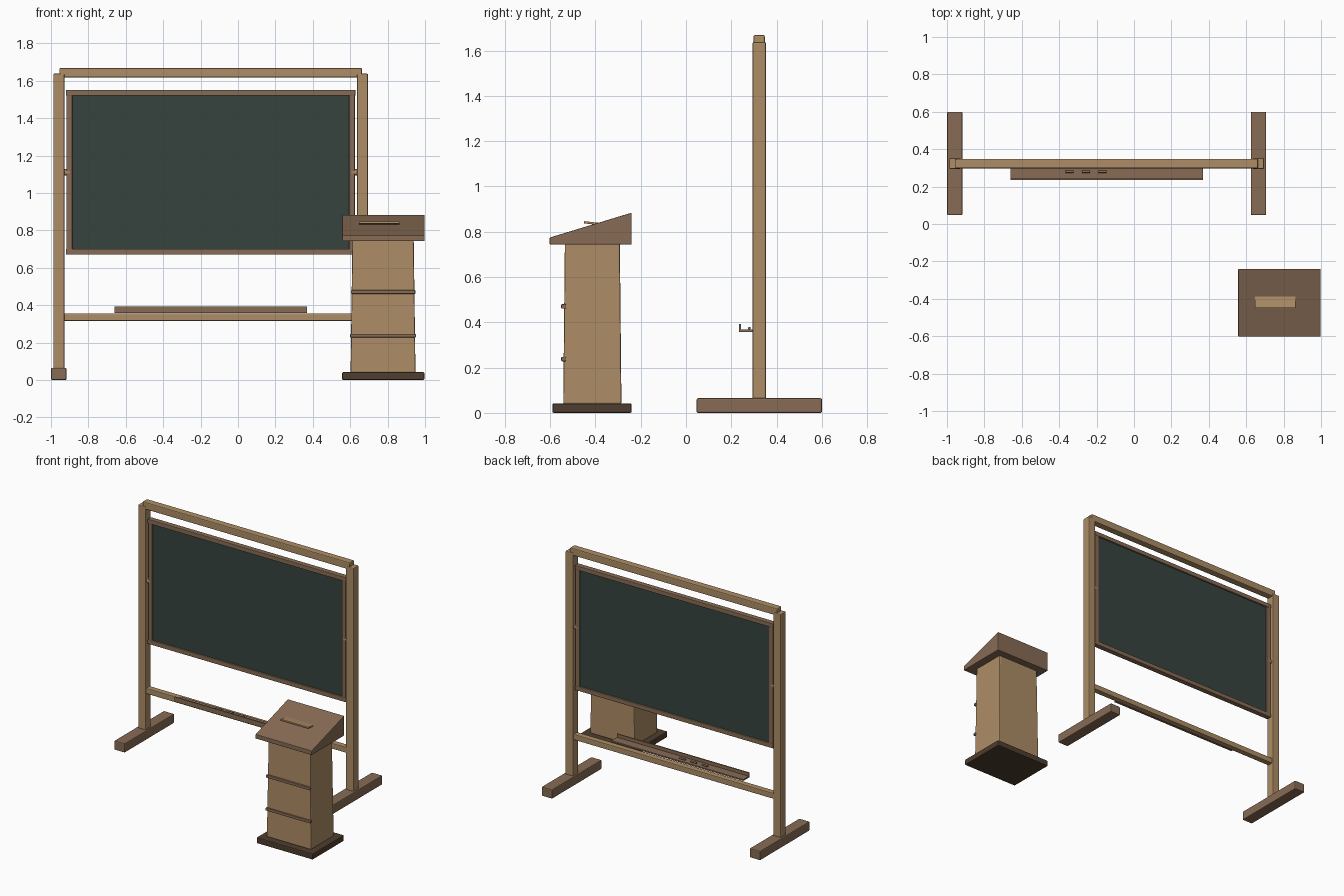
import bpy, bmesh, math
from mathutils import Matrix

if "Cube" in bpy.data.objects:
    bpy.data.objects.remove(bpy.data.objects["Cube"], do_unlink=True)


def linear(c):
    c /= 255
    return c / 12.92 if c <= 0.04045 else ((c + 0.055) / 1.055) ** 2.4


def material(name, *rgb):
    m = bpy.data.materials.new(name)
    m.use_nodes = True
    col = [linear(c) for c in rgb] + [1]
    m.diffuse_color = col
    m.node_tree.nodes["Principled BSDF"].inputs["Base Color"].default_value = col
    return m


OAK = material("light oak", 173, 141, 102)
WALNUT = material("walnut brown", 135, 107, 84)
DARK = material("dark walnut", 78, 61, 46)
SLATE = material("slate green", 54, 68, 62)


def finish(name, bm, mat, bevel=0.0):
    if bevel:
        bmesh.ops.bevel(bm, geom=bm.edges[:], offset=bevel, segments=2,
                        profile=0.5, affect='EDGES')
    bmesh.ops.recalc_face_normals(bm, faces=bm.faces[:])
    me = bpy.data.meshes.new(name)
    bm.to_mesh(me)
    bm.free()
    me.materials.append(mat)
    ob = bpy.data.objects.new(name, me)
    bpy.context.collection.objects.link(ob)
    return ob


def box(name, x, y, z, mat, bevel=0.0, shape=None):
    """Box from (min, max) spans; shape may move each unit-cube vertex first."""
    bm = bmesh.new()
    bmesh.ops.create_cube(bm, size=1)
    for v in bm.verts:
        if shape:
            shape(v.co)
        for i, (lo, hi) in enumerate((x, y, z)):
            v.co[i] = lo + (v.co[i] + 0.5) * (hi - lo)
    return finish(name, bm, mat, bevel)


def rod(name, centre, radius, length, mat):
    """Cylinder lying along x."""
    bm = bmesh.new()
    bmesh.ops.create_cone(bm, cap_ends=True, segments=16, radius1=radius,
                          radius2=radius, depth=length,
                          matrix=Matrix.Translation(centre) @ Matrix.Rotation(math.pi / 2, 4, 'Y'))
    ob = finish(name, bm, mat)
    for p in ob.data.polygons:
        p.use_smooth = len(p.vertices) == 4
    return ob


# Stand: everything is symmetric about the board centre
CX = -0.146
for side, s in (("right", -1), ("left", 1)):
    def span(a, b):
        return tuple(sorted((CX + s * a, CX + s * b)))
    box(side + "_foot", span(0.771, 0.853), (0.047, 0.6), (0, 0.065), WALNUT, 0.006)
    box(side + "_post", span(0.782, 0.841), (0.294, 0.353), (0.06, 1.638), OAK, 0.006)
    box(side + "_board_stile", span(0.74, 0.771), (0.307, 0.341), (0.695, 1.525), WALNUT, 0.004)
    rod(side + "_pivot", (CX + s * 0.77, 0.324, 1.11), 0.018, 0.035, OAK)

box("top_bar", (-0.955, 0.663), (0.298, 0.348), (1.617, 1.668), OAK, 0.006)
box("lower_rail", (-0.935, 0.643), (0.302, 0.344), (0.316, 0.356), OAK, 0.005)

# Board
box("board_panel", (-0.892, 0.6), (0.316, 0.332), (0.69, 1.53), SLATE)
for name, z in (("board_bottom_frame", 0.67), ("board_top_frame", 1.52)):
    box(name, (-0.92, 0.628), (0.305, 0.343), (z, z + 0.031), WALNUT, 0.004)

# Chalk tray
box("tray_shelf", (-0.66, 0.37), (0.236, 0.305), (0.358, 0.368), WALNUT)
box("tray_lip", (-0.66, 0.37), (0.235, 0.243), (0.358, 0.392), WALNUT)
for i in range(3):
    rod(f"chalk_{i + 1}", (-0.345 + i * 0.088, 0.28, 0.374), 0.006, 0.044, WALNUT)


# Lectern
def taper(co):
    if co.z > 0:
        co.x *= 0.945
        co.y *= 0.945


def slope(co):
    if co.z > 0 and co.y < 0:
        co.z = -0.28


box("lectern_base", (0.557, 0.996), (-0.59, -0.24), (0, 0.042), DARK, 0.006)
box("lectern_body", (0.602, 0.949), (-0.542, -0.285), (0.04, 0.75), OAK, 0.006, taper)
for name, z, half in (("lower_slat", 0.228, 0.176), ("upper_slat", 0.461, 0.172)):
    box(name, (0.776 - half, 0.776 + half), (-0.551, -0.53), (z, z + 0.019), WALNUT, 0.003)
box("lectern_top", (0.557, 0.997), (-0.602, -0.24), (0.743, 0.884), WALNUT, 0.004, slope)

# Page rest on the sloped top
rest = box("page_rest", (-0.109, 0.109), (-0.032, 0.032), (-0.005, 0.005), OAK, 0.002)
rest.location = (0.755, -0.418, 0.838)
rest.rotation_euler.x = math.radians(-7)
